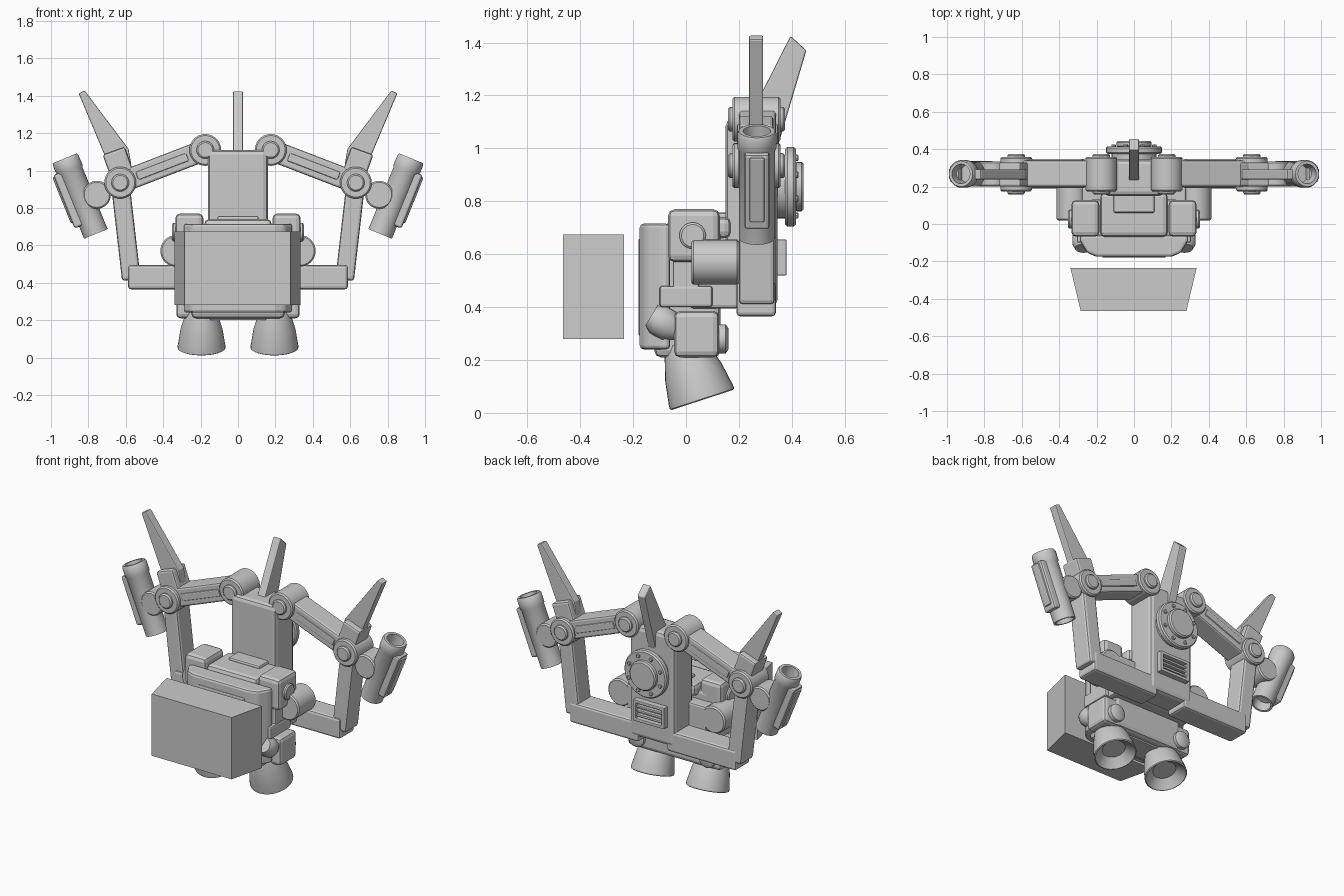
import bpy, bmesh, math
from mathutils import Vector

if "Cube" in bpy.data.objects:
    bpy.data.objects.remove(bpy.data.objects["Cube"], do_unlink=True)

grey = bpy.data.materials.new("plain_grey")
grey.use_nodes = True
COLOUR = (0.6, 0.6, 0.6, 1)
grey.diffuse_color = COLOUR
grey.node_tree.nodes["Principled BSDF"].inputs["Base Color"].default_value = COLOUR


def finish(name, bm, bevel=0, mirror=False, smooth=False):
    bmesh.ops.recalc_face_normals(bm, faces=bm.faces)
    mesh = bpy.data.meshes.new(name)
    bm.to_mesh(mesh)
    bm.free()
    mesh.materials.append(grey)
    ob = bpy.data.objects.new(name, mesh)
    bpy.context.collection.objects.link(ob)
    if smooth:
        bpy.ops.object.select_all(action="DESELECT")
        ob.select_set(True)
        bpy.context.view_layer.objects.active = ob
        bpy.ops.object.shade_smooth_by_angle(angle=math.radians(35))
    if bevel:
        mod = ob.modifiers.new("soft_edges", "BEVEL")
        mod.width, mod.segments = bevel, 2
    if mirror:
        mod = ob.modifiers.new("other_side", "MIRROR")
        mod.use_mirror_merge = False
    return ob


def prism(name, pts, axis, lo, hi, bevel=0.0, mirror=False):
    """Extrude a flat outline along one axis; the outline uses the other two."""
    bm = bmesh.new()

    def place(p, d):
        c = list(p)
        c.insert("xyz".index(axis), d)
        return bm.verts.new(c)
    a = [place(p, lo) for p in pts]
    b = [place(p, hi) for p in pts]
    bm.faces.new(a)
    bm.faces.new(b)
    for i in range(len(a)):
        j = (i + 1) % len(a)
        bm.faces.new((a[i], a[j], b[j], b[i]))
    return finish(name, bm, bevel, mirror)


def box(name, x, y, z, bevel=0.015, mirror=False):
    pts = [(x[0], z[0]), (x[1], z[0]), (x[1], z[1]), (x[0], z[1])]
    return prism(name, pts, "y", y[0], y[1], bevel, mirror)


def beam(name, a, b, width, y, bevel=0.012):
    """Mirrored bar between two points of the x-z plane."""
    a, b = Vector(a), Vector(b)
    d = (b - a).normalized() * width / 2
    n = Vector((-d.y, d.x))
    return prism(name, [a + n, a - n, b - n, b + n], "y", y[0], y[1], bevel, True)


def lathe(name, profile, origin, axis, mirror=False, sides=32):
    """Turn (radius, height) points about an axis."""
    bm = bmesh.new()
    rot = Vector((0, 0, 1)).rotation_difference(Vector(axis))
    rings = []
    for r, h in profile:
        ring = []
        for i in range(sides):
            t = math.tau * i / sides
            ring.append(bm.verts.new(Vector(origin) + rot @ Vector((r * math.cos(t), r * math.sin(t), h))))
        rings.append(ring)
    for p, q in zip(rings, rings[1:]):
        for i in range(sides):
            j = (i + 1) % sides
            bm.faces.new((p[i], p[j], q[j], q[i]))
    bm.faces.new(rings[0])
    bm.faces.new(rings[-1])
    return finish(name, bm, 0, mirror, True)


def disc(name, x, z, r, y, mirror=False, sides=32):
    c = min(0.008, r / 4)
    prof = [(r - c, y[0]), (r, y[0] + c), (r, y[1] - c), (r - c, y[1])]
    return lathe(name, prof, (x, 0, z), (0, 1, 0), mirror, sides)


# Floating front box
prism("front_box", [(-0.34, -0.235), (0.335, -0.235), (0.28, -0.465), (-0.285, -0.465)],
      "z", 0.28, 0.675)

# Torso
box("torso_core", (-0.25, 0.25), (-0.12, 0.13), (0.21, 0.70), 0.025)
prism("chest_plate", [(-0.2, -0.175), (0.2, -0.175), (0.25, -0.155), (0.29, -0.09),
                      (0.29, -0.06), (-0.29, -0.06), (-0.29, -0.09), (-0.25, -0.155)],
      "z", 0.24, 0.715, 0.015)
box("chest_inset", (-0.17, 0.17), (-0.18, -0.15), (0.29, 0.66), 0.008)
box("collar", (-0.18, 0.18), (-0.07, 0.17), (0.66, 0.74), 0.025)
box("collar_lip", (-0.11, 0.11), (0.06, 0.16), (0.73, 0.757), 0.01)
box("belly_panel", (-0.15, 0.15), (-0.08, 0.08), (0.2, 0.22), 0.006)
box("rear_connector", (-0.28, 0.28), (0.015, 0.2), (0.395, 0.64), 0.012)
box("shoulder_block", (0.185, 0.335), (-0.068, 0.128), (0.57, 0.77), 0.025, True)
lathe("shoulder_knob", [(0.05, 0.3), (0.05, 0.345), (0.042, 0.352)], (0, 0.025, 0.67), (1, 0, 0), True)
box("side_panel", (0.22, 0.3), (-0.05, 0.05), (0.45, 0.6), 0.01, True)
box("waist_rail", (0.22, 0.305), (-0.1, 0.1), (0.4, 0.48), 0.01, True)
box("hip_block", (0.19, 0.33), (-0.045, 0.125), (0.21, 0.385), 0.022, True)
lathe("hip_fitting", [(0.03, 0), (0.06, 0.05), (0.06, 0.1), (0.045, 0.13)],
      (0.27, -0.02, 0.3), (0, -0.8, 0.5), True, 20)
lathe("rear_hip_fitting", [(0.055, 0), (0.055, 0.05), (0.04, 0.06)],
      (0.25, 0.1, 0.28), (0, 1, 0), True, 20)
disc("side_tank", 0.33, 0.57, 0.085, (0.02, 0.2), True)

# Flared lower nozzles, hollow below
lathe("lower_nozzle", [(0.07, 0.05), (0.112, 0.01), (0.121, 0), (0.128, 0.004), (0.127, 0.02),
                       (0.112, 0.11), (0.085, 0.2), (0.07, 0.23)],
      (0.195, 0.062, 0.049), (0, -0.31, 0.95), True)

# Backpack
box("backpack", (-0.16, 0.16), (0.15, 0.345), (0.4, 1.11), 0.025)
disc("rear_wheel_hub", 0, 0.855, 0.12, (0.33, 0.385))
disc("rear_wheel", 0, 0.855, 0.15, (0.375, 0.415))
disc("rear_wheel_cap", 0, 0.855, 0.093, (0.41, 0.445))
for i in range(8):
    t = math.tau * (i + 0.5) / 8
    disc(f"wheel_bolt_{i}", 0.118 * math.cos(t), 0.855 + 0.118 * math.sin(t), 0.012, (0.4, 0.425), False, 8)

# Rear vent: frame bars and slats
box("vent_back", (-0.1, 0.1), (0.335, 0.352), (0.53, 0.64), 0)
for z in (0.52, 0.635):
    box("vent_rail", (-0.11, 0.11), (0.335, 0.38), (z, z + 0.02), 0.004)
box("vent_side", (0.09, 0.11), (0.335, 0.38), (0.52, 0.655), 0.004, True)
for i in range(3):
    z = 0.55 + i * 0.028
    box(f"vent_slat_{i}", (-0.09, 0.09), (0.34, 0.372), (z, z + 0.014), 0.003)

# Centre fin
prism("centre_fin", [(0.395, 1.425), (0.455, 1.37), (0.345, 1.0), (0.22, 1.08)],
      "x", -0.027, 0.027, 0.006)

# Arms
SHOULDER, ELBOW = (0.175, 1.11), (0.63, 0.935)
for label, (x, z) in (("shoulder", SHOULDER), ("elbow", ELBOW)):
    disc(label + "_joint", x, z, 0.085, (0.175, 0.358), True)
    disc(label + "_pin", x, z, 0.047, (0.158, 0.375), True)
beam("upper_arm", SHOULDER, ELBOW, 0.115, (0.2, 0.34))
beam("upper_arm_rib", (0.27, 1.073), (0.54, 0.97), 0.045, (0.193, 0.348), 0.006)
beam("forearm", ELBOW, (0.57, 0.415), 0.1, (0.2, 0.335), 0.015)
box("lower_arm", (0.1, 0.588), (0.19, 0.34), (0.365, 0.495), 0.015, True)

# Arm fins and their clamps
beam("fin_clamp", (0.62, 0.98), (0.665, 1.105), 0.125, (0.2, 0.33))
prism("arm_fin", [(0.82, 1.428), (0.852, 1.412), (0.7, 1.05), (0.66, 0.98), (0.57, 1.03), (0.585, 1.115)],
      "y", 0.238, 0.292, 0.006, True)

# Side thrusters: tubes open at both ends
disc("thruster_mount", 0.755, 0.87, 0.075, (0.2, 0.335), True)
lathe("thruster_tube", [(0.05, 0.06), (0.055, 0), (0.068, 0), (0.069, 0.36), (0.074, 0.37),
                        (0.074, 0.425), (0.068, 0.437), (0.052, 0.437), (0.048, 0.33)],
      (0.76, 0.268, 0.661), (0.165, 0, 0.403), True)
beam("thruster_plate", (0.848, 0.7), (0.962, 0.985), 0.055, (0.222, 0.315), 0.012)
beam("thruster_outer_pad", (0.875, 0.725), (0.974, 0.97), 0.04, (0.24, 0.297), 0.008)
